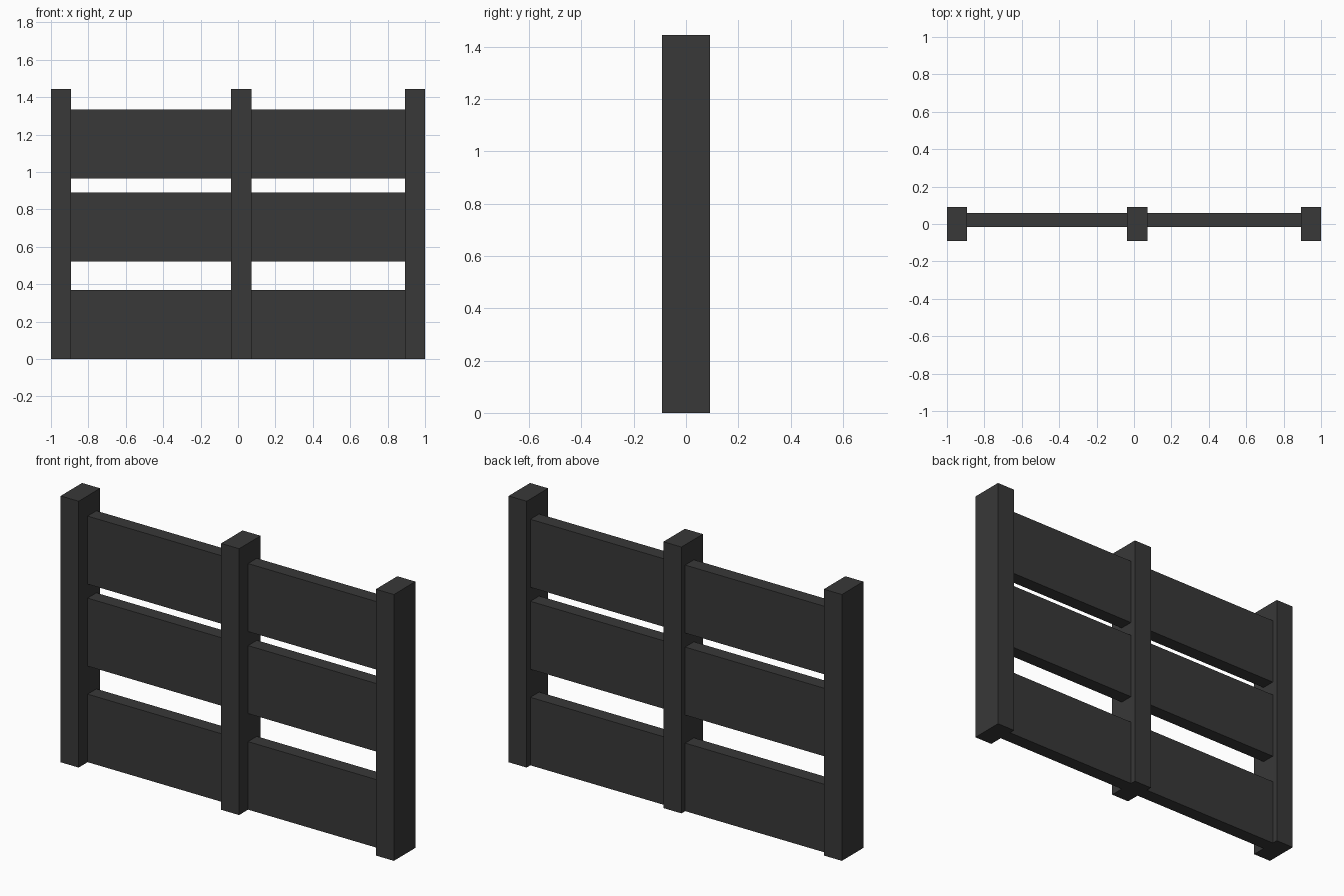
import bpy

if "Cube" in bpy.data.objects:
    bpy.data.objects.remove(bpy.data.objects["Cube"])

mat = bpy.data.materials.new("charcoal")
mat.diffuse_color = (0.04, 0.04, 0.04, 1)
mat.use_nodes = True
mat.node_tree.nodes["Principled BSDF"].inputs["Base Color"].default_value = mat.diffuse_color


def box(name, x, y, z):
    """Axis-aligned box from (min, max) ranges."""
    c = [(r[0] + r[1]) / 2 for r in (x, y, z)]
    bpy.ops.mesh.primitive_cube_add(size=1, location=c)
    ob = bpy.context.object
    ob.name = name
    ob.scale = [r[1] - r[0] for r in (x, y, z)]
    bpy.ops.object.transform_apply(location=False, rotation=False, scale=True)
    ob.data.materials.append(mat)
    return ob


# Upright posts
posts = {"left": (-1.0, -0.892), "middle": (-0.037, 0.071), "right": (0.892, 1.0)}
for side, x in posts.items():
    box(side + "_post", x, (-0.092, 0.092), (0, 1.445))

# Horizontal boards in the two bays, set towards the back
bays = {"left": (-0.892, -0.037), "right": (0.071, 0.892)}
rows = {"bottom": 0.0, "middle": 0.521, "top": 0.966}
for side, x in bays.items():
    for row, z in rows.items():
        box(f"{row}_{side}_board", x, (-0.015, 0.06), (z, z + 0.369))
